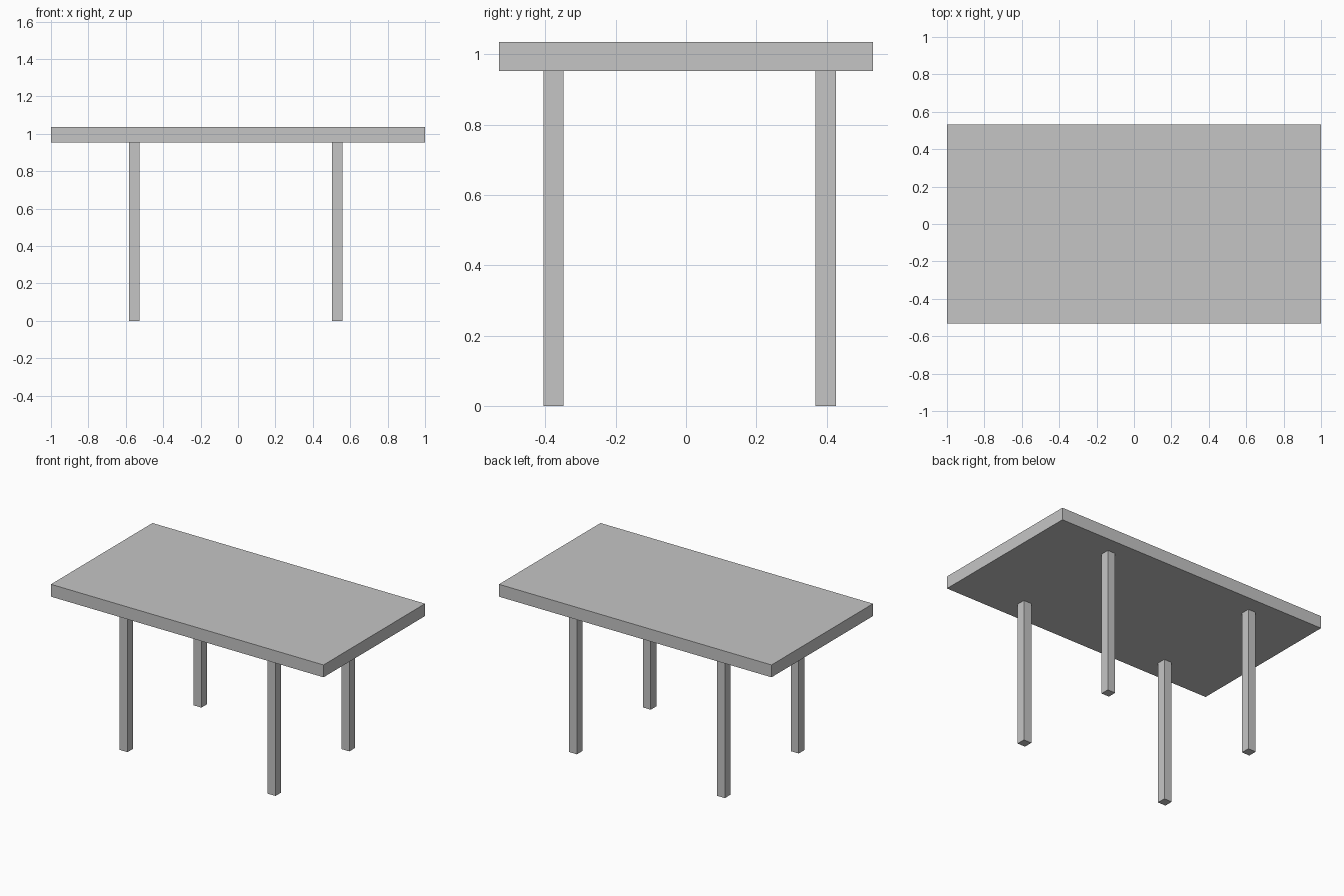
import bpy

cube = bpy.data.objects.get("Cube")
if cube:
    bpy.data.objects.remove(cube, do_unlink=True)

# One light grey for the whole table
grey = bpy.data.materials.new("light_grey")
grey.use_nodes = True
colour = (0.56, 0.56, 0.56, 1)
grey.diffuse_color = colour
grey.node_tree.nodes["Principled BSDF"].inputs["Base Color"].default_value = colour


def box(name, centre, size):
    bpy.ops.mesh.primitive_cube_add(size=1, location=centre)
    obj = bpy.context.object
    obj.name = name
    obj.scale = size
    bpy.ops.object.transform_apply(location=False, rotation=False, scale=True)
    obj.data.materials.append(grey)


LEG_HEIGHT = 0.953
TOP_THICKNESS = 0.082
LEG_WIDTH = 0.057
LEG_DEPTH = 0.058

# Table top
box("table_top", (0, 0, LEG_HEIGHT + TOP_THICKNESS / 2), (2, 1.064, TOP_THICKNESS))

# Four legs, set slightly off centre
for side, x in (("right", -0.555), ("left", 0.531)):
    for end, y in (("front", -0.377), ("back", 0.397)):
        box(f"{end}_{side}_leg", (x, y, LEG_HEIGHT / 2),
            (LEG_WIDTH, LEG_DEPTH, LEG_HEIGHT))
